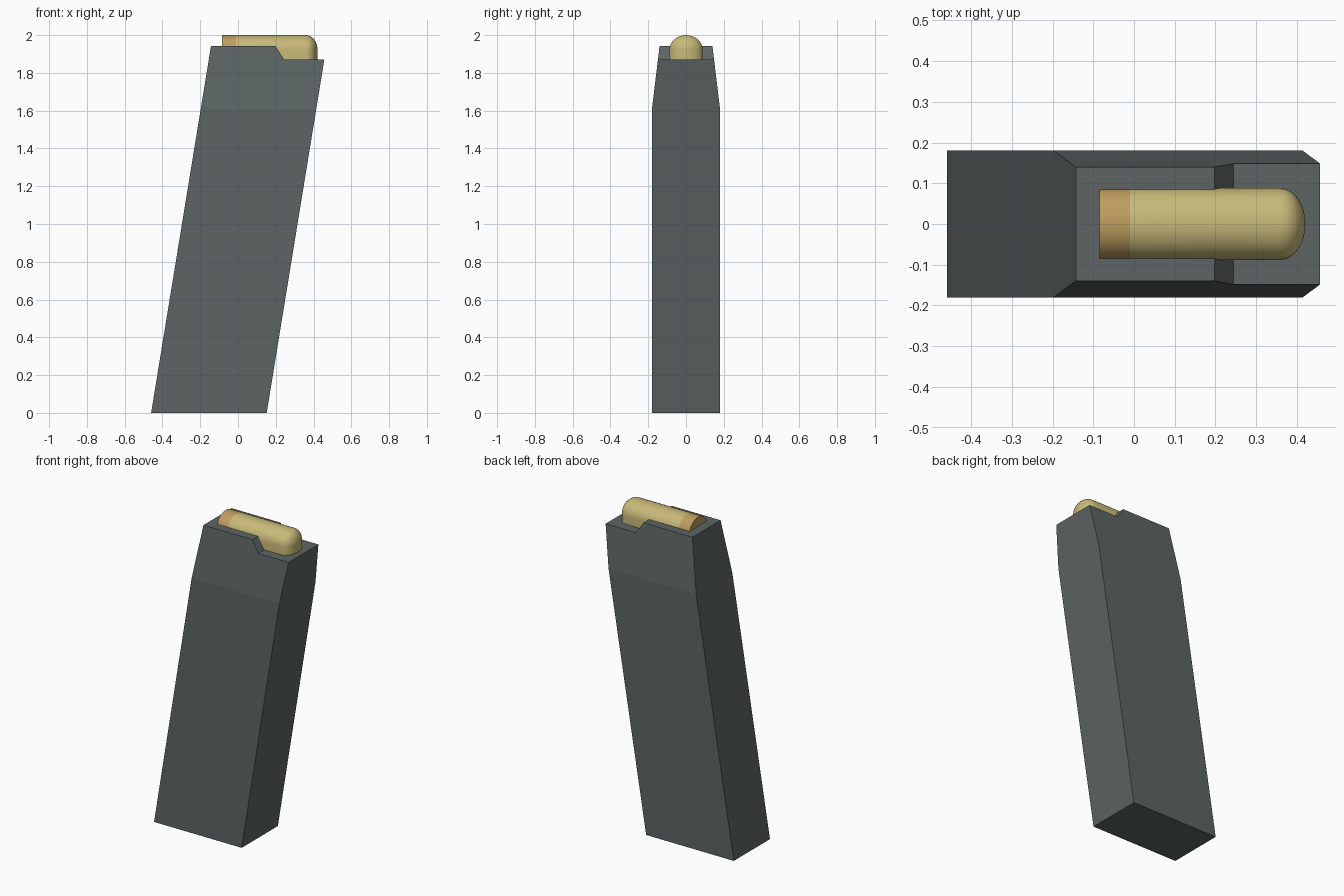
import bpy, bmesh, math

if "Cube" in bpy.data.objects:
    bpy.data.objects.remove(bpy.data.objects["Cube"])


def material(name, rgb):
    m = bpy.data.materials.new(name)
    m.diffuse_color = (*rgb, 1)
    m.use_nodes = True
    m.node_tree.nodes["Principled BSDF"].inputs["Base Color"].default_value = m.diffuse_color
    return m


steel = material("dark grey steel", (0.11, 0.13, 0.13))
brass = material("yellow brass", (0.58, 0.49, 0.19))
copper = material("tan copper", (0.52, 0.34, 0.115))


def add_object(name, bm, mats):
    bmesh.ops.recalc_face_normals(bm, faces=bm.faces)
    mesh = bpy.data.meshes.new(name)
    bm.to_mesh(mesh)
    bm.free()
    for m in mats:
        mesh.materials.append(m)
    ob = bpy.data.objects.new(name, mesh)
    bpy.context.collection.objects.link(ob)
    return ob


# Slanted case: side profile extruded across y, narrowed above the shoulder
SHOULDER = 1.61
profile = [(-0.46, 0), (0.152, 0), (0.457, 1.87), (0.245, 1.87),
           (0.198, 1.942), (-0.143, 1.942)]
bm = bmesh.new()
face = bm.faces.new([bm.verts.new((x, -0.18, z)) for x, z in profile])
ext = bmesh.ops.extrude_face_region(bm, geom=[face])
for v in ext["geom"]:
    if isinstance(v, bmesh.types.BMVert):
        v.co.y = 0.18
bmesh.ops.bisect_plane(bm, geom=bm.verts[:] + bm.edges[:] + bm.faces[:],
                       plane_co=(0, 0, SHOULDER), plane_no=(0, 0, 1))
for v in bm.verts:
    if v.co.z > SHOULDER + 0.001:
        half = 0.18 - 0.04 * (v.co.z - SHOULDER) / 0.332
        v.co.y = math.copysign(half, v.co.y)
add_object("magazine_case", bm, [steel])

# Top round: arched cross-section swept along x, closing into a domed nose
N, NOSE = 16, 8
W, H, MID, BASE = 0.088, 0.078, 1.922, 1.86
stations = [(-0.085, 1), (-0.01, 1), (0.36, 1)]
for i in range(1, NOSE + 1):
    t = math.pi / 2 * i / NOSE
    stations.append((0.36 + 0.061 * math.sin(t), math.cos(t)))
bm = bmesh.new()
rings = []
for x, s in stations:
    pts = [(-W * s, BASE)]
    for k in range(N + 1):
        a = math.pi * (1 - k / N)
        pts.append((W * s * math.cos(a), MID + H * s * math.sin(a)))
    pts.append((W * s, BASE))
    rings.append([bm.verts.new((x, y, z)) for y, z in pts])
n = len(rings[0])
bm.faces.new(rings[0]).material_index = 1
for i, (a, b) in enumerate(zip(rings, rings[1:])):
    for k in range(n):
        j = (k + 1) % n
        f = bm.faces.new((a[k], a[j], b[j], b[k]))
        f.material_index = 1 if i == 0 else 0
bmesh.ops.remove_doubles(bm, verts=bm.verts, dist=0.0005)
cartridge = add_object("top_cartridge", bm, [brass, copper])
bpy.context.view_layer.objects.active = cartridge
cartridge.select_set(True)
bpy.ops.object.shade_smooth_by_angle(angle=math.radians(40))
